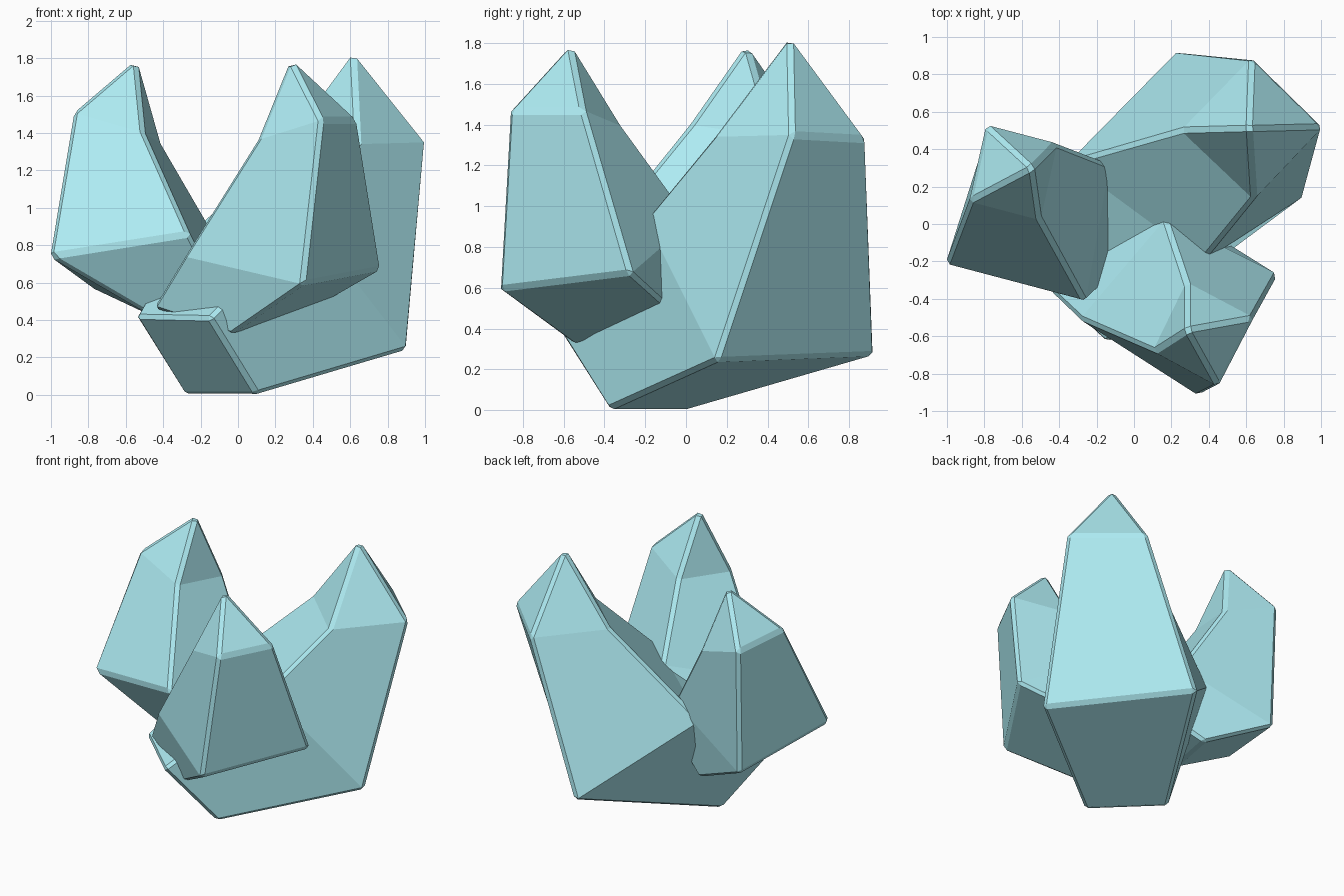
import bpy
import bmesh

# Shared pale blue crystal material
mat = bpy.data.materials.new("pale_crystal")
mat.diffuse_color = (0.42, 0.83, 0.89, 1)


def crystal(name, base, waist, shoulder, tip):
    """Four-sided crystal: base ring, wide waist ring, shoulder ring, point."""
    bm = bmesh.new()
    rings = [[bm.verts.new(p) for p in ring] for ring in (base, waist, shoulder)]
    point = bm.verts.new(tip)
    bm.faces.new(rings[0])
    for lo, hi in zip(rings, rings[1:]):
        for i in range(4):
            j = (i + 1) % 4
            bm.faces.new((lo[i], lo[j], hi[j], hi[i]))
    for i in range(4):
        bm.faces.new((rings[2][i], rings[2][(i + 1) % 4], point))
    bmesh.ops.recalc_face_normals(bm, faces=bm.faces)
    mesh = bpy.data.meshes.new(name)
    bm.to_mesh(mesh)
    bm.free()
    mesh.materials.append(mat)
    obj = bpy.data.objects.new(name, mesh)
    bpy.context.collection.objects.link(obj)
    # Narrow chamfer on the sharp ridges
    bevel = obj.modifiers.new("chamfer", 'BEVEL')
    bevel.width = 0.022
    bevel.segments = 1
    bevel.limit_method = 'ANGLE'
    bevel.angle_limit = 0.7
    return obj


# Rings run east, north, west, south around each crystal
# Large crystal leaning to the back right
crystal("large_crystal",
        [(0.10, -0.38, 0.0), (-0.29, 0.0, 0.0), (-0.55, -0.27, 0.42), (-0.15, -0.64, 0.41)],
        [(0.91, 0.15, 0.24), (0.24, 0.93, 0.27), (-0.35, 0.33, 0.78), (0.37, -0.20, 0.94)],
        [(1.01, 0.52, 1.35), (0.63, 0.89, 1.33), (0.25, 0.50, 1.35), (0.64, 0.13, 1.34)],
        (0.615, 0.51, 1.845))

# Front crystal
crystal("front_crystal",
        [(0.35, 0.0, 0.43), (-0.10, 0.08, 0.60), (-0.46, -0.35, 0.46), (-0.04, -0.55, 0.32)],
        [(0.77, -0.27, 0.67), (0.17, 0.03, 0.93), (-0.29, -0.51, 0.74), (0.35, -0.92, 0.59)],
        [(0.64, -0.50, 1.47), (0.28, -0.31, 1.39), (0.10, -0.68, 1.36), (0.45, -0.87, 1.47)],
        (0.28, -0.565, 1.805))

# Left crystal
crystal("left_crystal",
        [(-0.05, 0.20, 0.55), (-0.33, 0.33, 0.36), (-0.48, -0.15, 0.43), (-0.10, -0.27, 0.55)],
        [(-0.13, 0.32, 0.86), (-0.78, 0.50, 0.57), (-1.01, -0.22, 0.74), (-0.26, -0.42, 0.86)],
        [(-0.41, 0.43, 1.34), (-0.79, 0.53, 1.47), (-0.88, 0.12, 1.51), (-0.50, 0.02, 1.40)],
        (-0.54, 0.30, 1.80))
